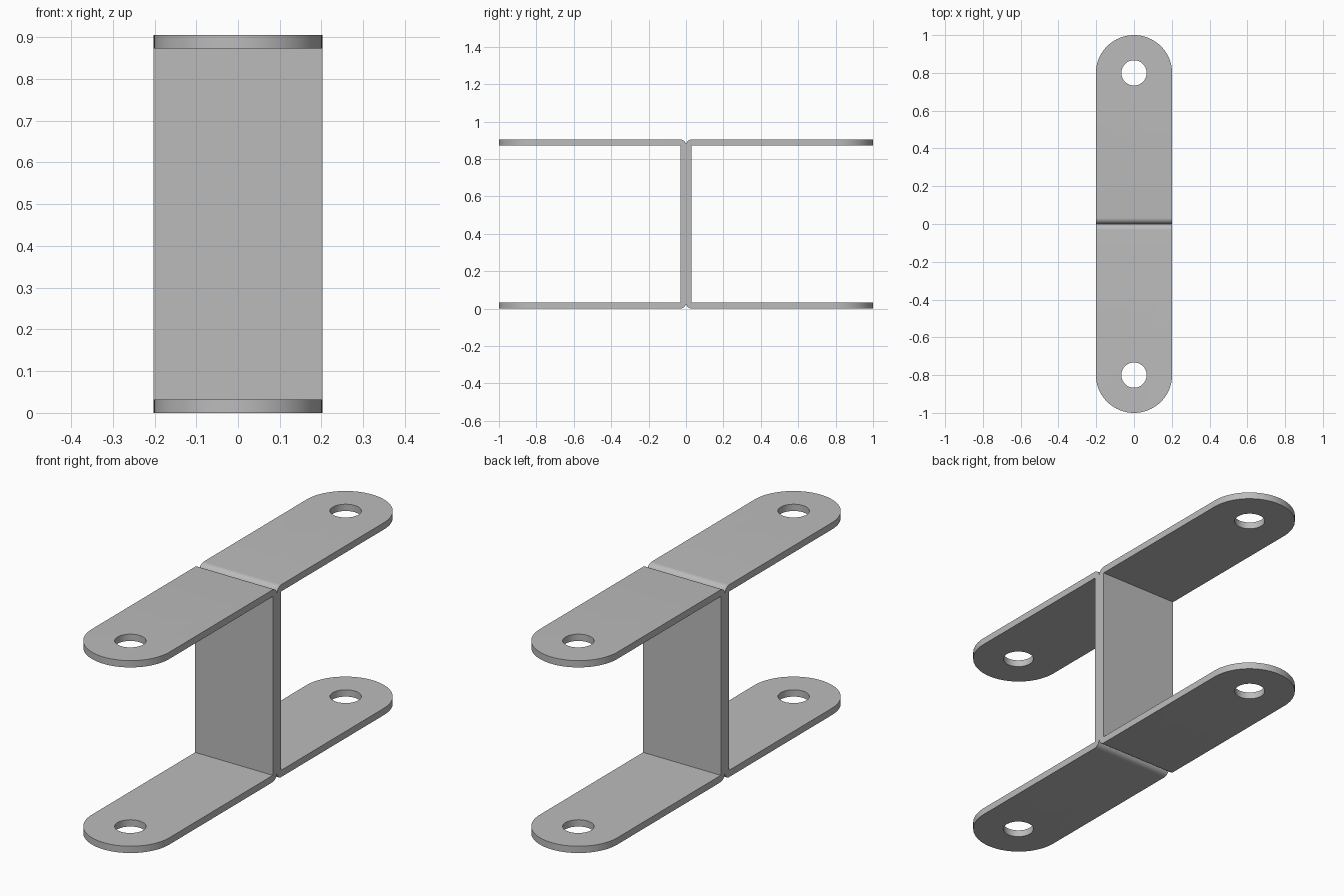
import bpy, bmesh
from math import sin, cos, pi
from mathutils import Vector

cube = bpy.data.objects.get("Cube")
if cube:
    bpy.data.objects.remove(cube, do_unlink=True)

HALF_W = 0.202     # half width of the strip
HEIGHT = 0.905
THICK = 0.032      # sheet thickness, also the outer bend radius
WEB = 0.03
HOLE_Y, HOLE_R = 0.8, 0.067

steel = bpy.data.materials.new("grey steel")
steel.use_nodes = True
GREY = (0.5, 0.5, 0.5, 1)
steel.diffuse_color = GREY
steel.node_tree.nodes["Principled BSDF"].inputs["Base Color"].default_value = GREY


def arc(cx, cy, r, start, end, steps):
    angles = [start + (end - start) * i / steps for i in range(steps + 1)]
    return [(cx + r * cos(a), cy + r * sin(a)) for a in angles]


def prism(name, points, offset):
    """Extrude a closed 3D outline by an offset."""
    bm = bmesh.new()
    face = bm.faces.new([bm.verts.new(p) for p in points])
    out = bmesh.ops.extrude_face_region(bm, geom=[face])["geom"]
    moved = [v for v in out if isinstance(v, bmesh.types.BMVert)]
    bmesh.ops.translate(bm, verts=moved, vec=Vector(offset))
    bmesh.ops.recalc_face_normals(bm, faces=bm.faces)
    mesh = bpy.data.meshes.new(name)
    bm.to_mesh(mesh)
    bm.free()
    mesh.materials.append(steel)
    obj = bpy.data.objects.new(name, mesh)
    bpy.context.scene.collection.objects.link(obj)
    return obj


def cutter(name, outline):
    obj = prism(name, [(x, y, -0.2) for x, y in outline], (0, 0, HEIGHT + 0.4))
    obj.hide_render = True
    return obj


# Cutters: rounded strip outline and bolt holes
end = 1 - HALF_W
outline = arc(0, end, HALF_W, 0, pi, 40) + arc(0, -end, HALF_W, pi, 2 * pi, 40)
strip = cutter("strip_outline_cutter", outline)
holes = [cutter("hole_cutter", arc(0, s * HOLE_Y, HOLE_R, 0, 2 * pi, 40)[:-1])
         for s in (-1, 1)]

# Bent channel section: rounded outer bends, sharp inner corners
section = arc(THICK, THICK, THICK, 1.5 * pi, pi, 10)
section += arc(THICK, HEIGHT - THICK, THICK, pi, 0.5 * pi, 10)
section += [(1.1, HEIGHT), (1.1, HEIGHT - THICK), (WEB, HEIGHT - THICK),
            (WEB, THICK), (1.1, THICK), (1.1, 0)]

# Two channels back to back
for name, side, hole in (("front_bracket", -1, holes[0]),
                         ("back_bracket", 1, holes[1])):
    obj = prism(name, [(-0.3, side * y, z) for y, z in section], (0.6, 0, 0))
    for op, tool in (("INTERSECT", strip), ("DIFFERENCE", hole)):
        mod = obj.modifiers.new(op.title(), "BOOLEAN")
        mod.operation = op
        mod.solver = "EXACT"
        mod.object = tool
    graph = bpy.context.evaluated_depsgraph_get()
    mesh = bpy.data.meshes.new_from_object(obj.evaluated_get(graph))
    obj.modifiers.clear()
    obj.data = mesh
    mesh.materials.clear()
    mesh.materials.append(steel)
    for poly in mesh.polygons:
        poly.material_index = 0
    bpy.ops.object.select_all(action="DESELECT")
    obj.select_set(True)
    bpy.context.view_layer.objects.active = obj
    bpy.ops.object.shade_smooth_by_angle()

for tool in [strip] + holes:
    bpy.data.objects.remove(tool, do_unlink=True)
